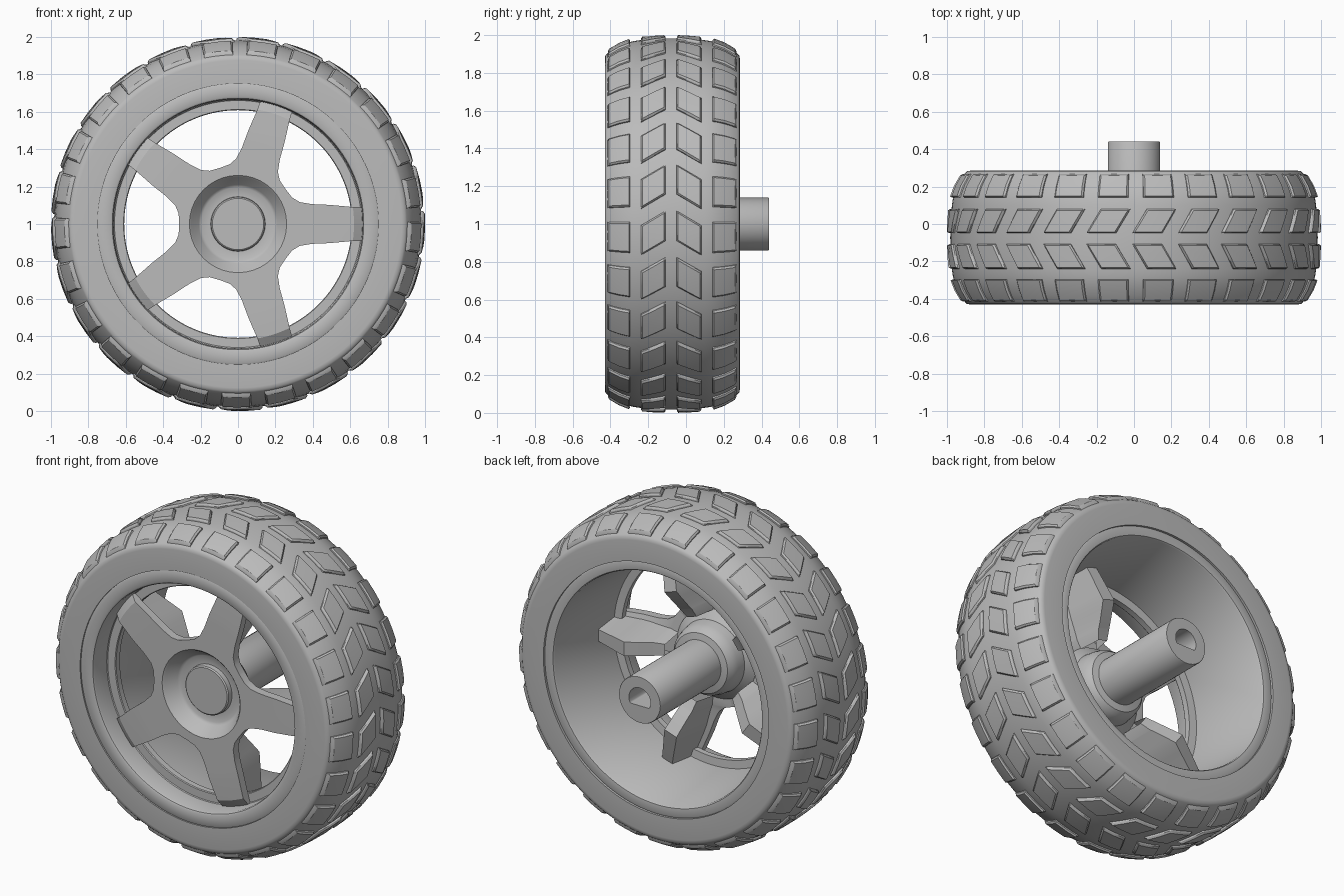
import bpy, bmesh
from math import sin, cos, pi, radians

cube = bpy.data.objects.get("Cube")
if cube:
    bpy.data.objects.remove(cube, do_unlink=True)

grey = bpy.data.materials.new("plain_grey")
grey.use_nodes = True
grey.diffuse_color = (0.5, 0.5, 0.5, 1)
grey.node_tree.nodes["Principled BSDF"].inputs["Base Color"].default_value = (0.5, 0.5, 0.5, 1)

MID = -0.0725  # middle of the tyre along the axle


def polar(r, a, y):
    """Point around the axle, which runs along y at height 1."""
    return (r * cos(a), y, 1 + r * sin(a))


def finish(bm, name, angle=35):
    bmesh.ops.remove_doubles(bm, verts=bm.verts, dist=1e-5)
    bmesh.ops.recalc_face_normals(bm, faces=bm.faces)
    mesh = bpy.data.meshes.new(name)
    bm.to_mesh(mesh)
    bm.free()
    mesh.materials.append(grey)
    obj = bpy.data.objects.new(name, mesh)
    bpy.context.collection.objects.link(obj)
    bpy.ops.object.select_all(action='DESELECT')
    obj.select_set(True)
    bpy.context.view_layer.objects.active = obj
    bpy.ops.object.shade_smooth_by_angle(angle=radians(angle))
    return obj


def skin(bm, rows, wrap=False):
    """Join neighbouring rows of points with quads."""
    grid = [[bm.verts.new(p) for p in row] for row in rows]
    n = len(grid[0])
    for a, b in zip(grid, grid[1:]):
        for j in range(n if wrap else n - 1):
            k = (j + 1) % n
            bm.faces.new((a[j], a[k], b[k], b[j]))
    return grid


def lathe(name, profile, steps=128, closed=False):
    if closed:
        profile = profile + profile[:1]
    bm = bmesh.new()
    skin(bm, [[polar(max(r, 1e-6), 2 * pi * i / steps, y) for i in range(steps)]
              for r, y in profile], wrap=True)
    bmesh.ops.dissolve_degenerate(bm, dist=1e-5, edges=bm.edges)
    return finish(bm, name)


def crown(y):
    """Tyre radius across its width, falling off at the shoulders."""
    d = abs(y - MID)
    return 0.982 - 0.3 * d * d - 1.6 * max(0, d - 0.18) ** 2


# Tyre carcass
half = 0.345
tread = [MID - half + 2 * half * i / 20 for i in range(21)]
lathe("tyre",
      [(0.75, -0.43), (0.875, -0.43), (0.893, -0.427)]
      + [(crown(y), y) for y in tread]
      + [(0.893, 0.282), (0.875, 0.285), (0.75, 0.285)], closed=True)

# Rim with flat front lip, recessed step, barrel and rear flange
lathe("rim",
      [(0.752, -0.42), (0.744, -0.425), (0.682, -0.425), (0.672, -0.42), (0.667, -0.41),
       (0.664, -0.30), (0.66, -0.295), (0.612, -0.295), (0.608, -0.29), (0.608, -0.255),
       (0.655, -0.25), (0.69, 0.262), (0.696, 0.27), (0.742, 0.275), (0.752, 0.27)],
      closed=True)

# Hub with front cup, centre button and rounded rear collar
lathe("hub",
      [(0, -0.30), (0.137, -0.30), (0.144, -0.294), (0.146, -0.265), (0.195, -0.265),
       (0.21, -0.275), (0.25, -0.34), (0.262, -0.35), (0.264, -0.29), (0.215, -0.25),
       (0.208, -0.2), (0.198, -0.165), (0.178, -0.14), (0.13, -0.13)], steps=64)

# Axle sleeve with a D-shaped bore
shaft = lathe("axle_sleeve",
              [(0.14, -0.2), (0.14, 0.435), (0.137, 0.44), (0.072, 0.44), (0.072, 0.15), (0, 0.15)],
              steps=48)
for v in shaft.data.vertices:
    if v.co.y > 0.1 and (v.co.x ** 2 + (v.co.z - 1) ** 2) < 0.08 ** 2:
        v.co.z = max(v.co.z, 0.965)

# Five spokes, a front plate with a rear rib:
# radius, half angle, front y, rib back y, rib width factor
ROWS = [(0.26, 36.05, -0.35, -0.17, 0.2), (0.315, 36.05, -0.35, -0.14, 0.2),
        (0.322, 26, -0.35, -0.135, 0.27), (0.35, 19.5, -0.35, -0.115, 0.33),
        (0.41, 15, -0.35, -0.075, 0.38), (0.45, 13.4, -0.35, -0.05, 0.4),
        (0.5, 11.8, -0.35, -0.065, 0.4), (0.62, 8.4, -0.345, -0.1, 0.4),
        (0.667, 7.7, -0.315, -0.115, 0.4)]
bm = bmesh.new()
for s in range(5):
    base = 2 * pi * s / 5
    loops = []
    for r, spread, front, back, rib in ROWS:
        a = radians(spread)
        plate = front + 0.05
        ring = [polar(r, base + a * v / 4, front) for v in range(-4, 5)]
        for side in (1, -1):
            profile = [(1, plate), (1.8 * rib, plate + 0.01), (rib, back)]
            ring += [polar(r, base + side * a * w, y) for w, y in profile[::side]]
        loops.append(ring)
    grid = skin(bm, loops, wrap=True)
    bm.faces.new(grid[-1])
finish(bm, "spokes", 30)

# Tread blocks: two square shoulder rows and two slanted middle rows
COUNT, PHASE = 25, 0.178
COLUMNS = [(-0.415, -0.295, 0, 0.086), (-0.24, -0.107, 0.04, 0.082),
           (-0.05, 0.082, -0.04, 0.082), (0.14, 0.268, 0, 0.086)]
LEVELS = [-1, -0.98, -0.87, 0, 0.87, 0.98, 1]
LIFT = [-0.012, 0.008, 0.018, 0.018]
bm = bmesh.new()
for k in range(COUNT):
    for y0, y1, skew, size in COLUMNS:
        mid = PHASE + 2 * pi * k / COUNT + abs(skew) * 0.6
        rows = []
        for i, u in enumerate(LEVELS):
            y = (y0 + y1) / 2 + u * (y1 - y0) / 2
            rows.append([polar(crown(y) + LIFT[min(i, 6 - i, j, 6 - j)],
                               mid + skew * u + size * w, y)
                         for j, w in enumerate(LEVELS)])
        skin(bm, rows)
finish(bm, "tread_blocks", 30)
